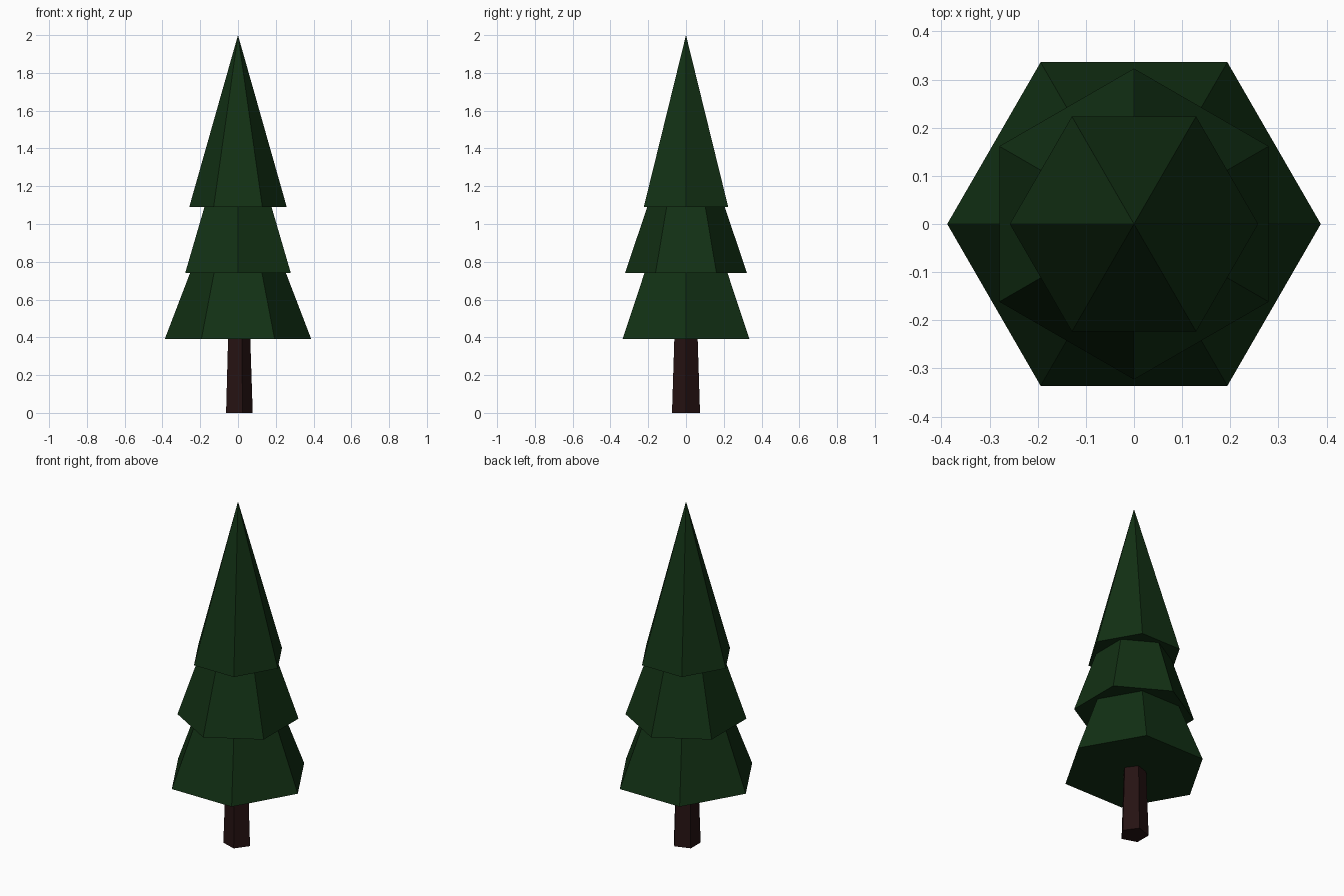
import bpy
import math

# Remove the default cube
cube = bpy.data.objects.get("Cube")
if cube:
    bpy.data.objects.remove(cube, do_unlink=True)


def make_material(name, rgb):
    mat = bpy.data.materials.new(name)
    mat.use_nodes = True
    color = (*rgb, 1.0)
    mat.diffuse_color = color
    bsdf = next(n for n in mat.node_tree.nodes if n.type == 'BSDF_PRINCIPLED')
    bsdf.inputs["Base Color"].default_value = color
    return mat


def tapered(name, sides, r_bottom, r_top, z_bottom, z_top, turn, mat):
    """Capped, flat-shaded tapered prism; turn is the angle of a corner from +x."""
    step = 2 * math.pi / sides

    def ring(radius, z):
        return [(radius * math.cos(turn + i * step),
                 radius * math.sin(turn + i * step), z) for i in range(sides)]

    verts = ring(r_bottom, z_bottom)
    faces = [tuple(reversed(range(sides)))]
    pairs = [(i, (i + 1) % sides) for i in range(sides)]
    if r_top > 0:
        verts += ring(r_top, z_top)
        faces += [(a, b, b + sides, a + sides) for a, b in pairs]
        faces.append(tuple(range(sides, 2 * sides)))
    else:
        verts.append((0, 0, z_top))
        faces += [(a, b, sides) for a, b in pairs]
    mesh = bpy.data.meshes.new(name)
    mesh.from_pydata(verts, [], faces)
    mesh.materials.append(mat)
    obj = bpy.data.objects.new(name, mesh)
    bpy.context.collection.objects.link(obj)
    return obj


needles = make_material("dark_green_needles", (0.006, 0.030, 0.007))
bark = make_material("dark_brown_bark", (0.019, 0.006, 0.006))

# Five-sided trunk
tapered("trunk", 5, 0.078, 0.065, 0.0, 0.39, 0.0, bark)

# Three six-sided foliage tiers, the middle one turned by half a side
tapered("lower_foliage", 6, 0.388, 0.254, 0.39, 0.74, 0.0, needles)
tapered("middle_foliage", 6, 0.323, 0.205, 0.74, 1.09, math.radians(30), needles)
tapered("top_foliage", 6, 0.258, 0.0, 1.09, 2.0, 0.0, needles)
